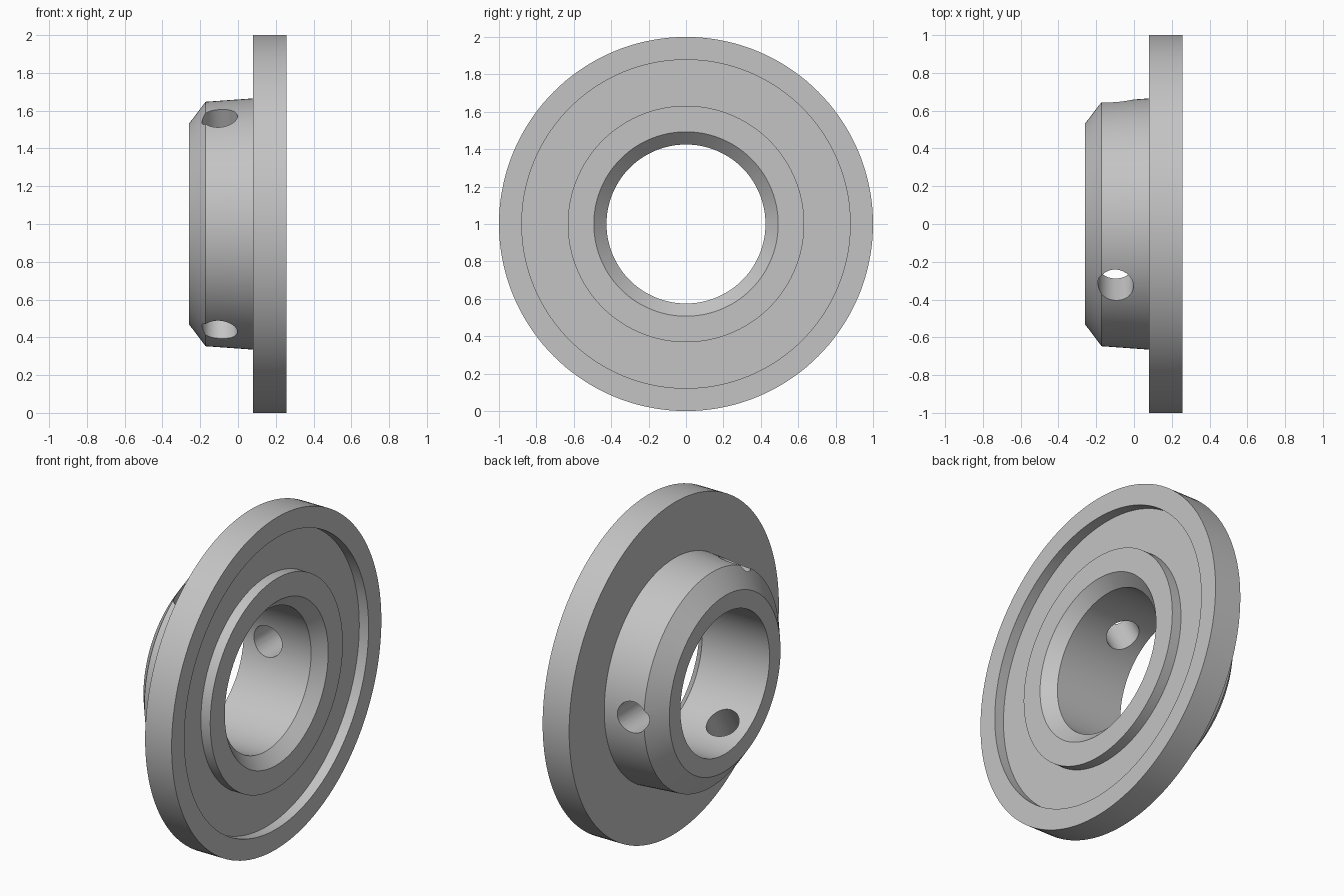
import bpy
import bmesh
from math import cos, sin, pi, radians
from mathutils import Matrix, Vector

cube = bpy.data.objects.get("Cube")
if cube:
    bpy.data.objects.remove(cube, do_unlink=True)

# Single grey metal
metal = bpy.data.materials.new("grey_metal")
metal.use_nodes = True
grey = (0.55, 0.55, 0.55, 1)
metal.diffuse_color = grey
metal.node_tree.nodes["Principled BSDF"].inputs["Base Color"].default_value = grey


def make_object(name, bm):
    bmesh.ops.recalc_face_normals(bm, faces=bm.faces)
    mesh = bpy.data.meshes.new(name)
    bm.to_mesh(mesh)
    bm.free()
    obj = bpy.data.objects.new(name, mesh)
    bpy.context.collection.objects.link(obj)
    mesh.materials.append(metal)
    return obj


def lathe(name, profile, segments=144):
    """Turn a closed (x, radius) profile about the x axis through z = 1."""
    bm = bmesh.new()
    rings = []
    for i in range(segments):
        a = 2 * pi * i / segments
        rings.append([bm.verts.new((x, r * cos(a), 1 + r * sin(a))) for x, r in profile])
    n = len(profile)
    for i, ring in enumerate(rings):
        after = rings[(i + 1) % segments]
        for j in range(n):
            k = (j + 1) % n
            bm.faces.new((ring[j], ring[k], after[k], after[j]))
    return make_object(name, bm)


# Flange with ring recess, tapered hub and chamfered bore
profile = [
    (-0.26, 0.425), (-0.26, 0.53), (-0.172, 0.647), (0.08, 0.665),
    (0.08, 1.0), (0.257, 1.0), (0.257, 0.878), (0.195, 0.878),
    (0.195, 0.632), (0.257, 0.632), (0.257, 0.493), (0.19, 0.425),
]
hub = lathe("flanged_hub", profile)

# Three radial holes through the hub wall
bm = bmesh.new()
for degrees in (0, 120, 240):
    a = radians(degrees)
    direction = Vector((0, cos(a), sin(a)))
    place = Matrix.Translation(Vector((-0.097, 0, 1)) + direction * 0.55)
    turn = direction.to_track_quat('Z', 'X').to_matrix().to_4x4()
    bmesh.ops.create_cone(bm, cap_ends=True, segments=48, radius1=0.094,
                          radius2=0.094, depth=0.5, matrix=place @ turn)
cutter = make_object("hole_cutter", bm)
cutter.hide_render = True

cut = hub.modifiers.new("radial_holes", 'BOOLEAN')
cut.operation = 'DIFFERENCE'
cut.solver = 'EXACT'
cut.object = cutter

bpy.ops.object.select_all(action='DESELECT')
hub.select_set(True)
bpy.context.view_layer.objects.active = hub
bpy.ops.object.modifier_apply(modifier=cut.name)
bpy.data.objects.remove(cutter, do_unlink=True)
bpy.ops.object.shade_smooth_by_angle(angle=radians(25))
